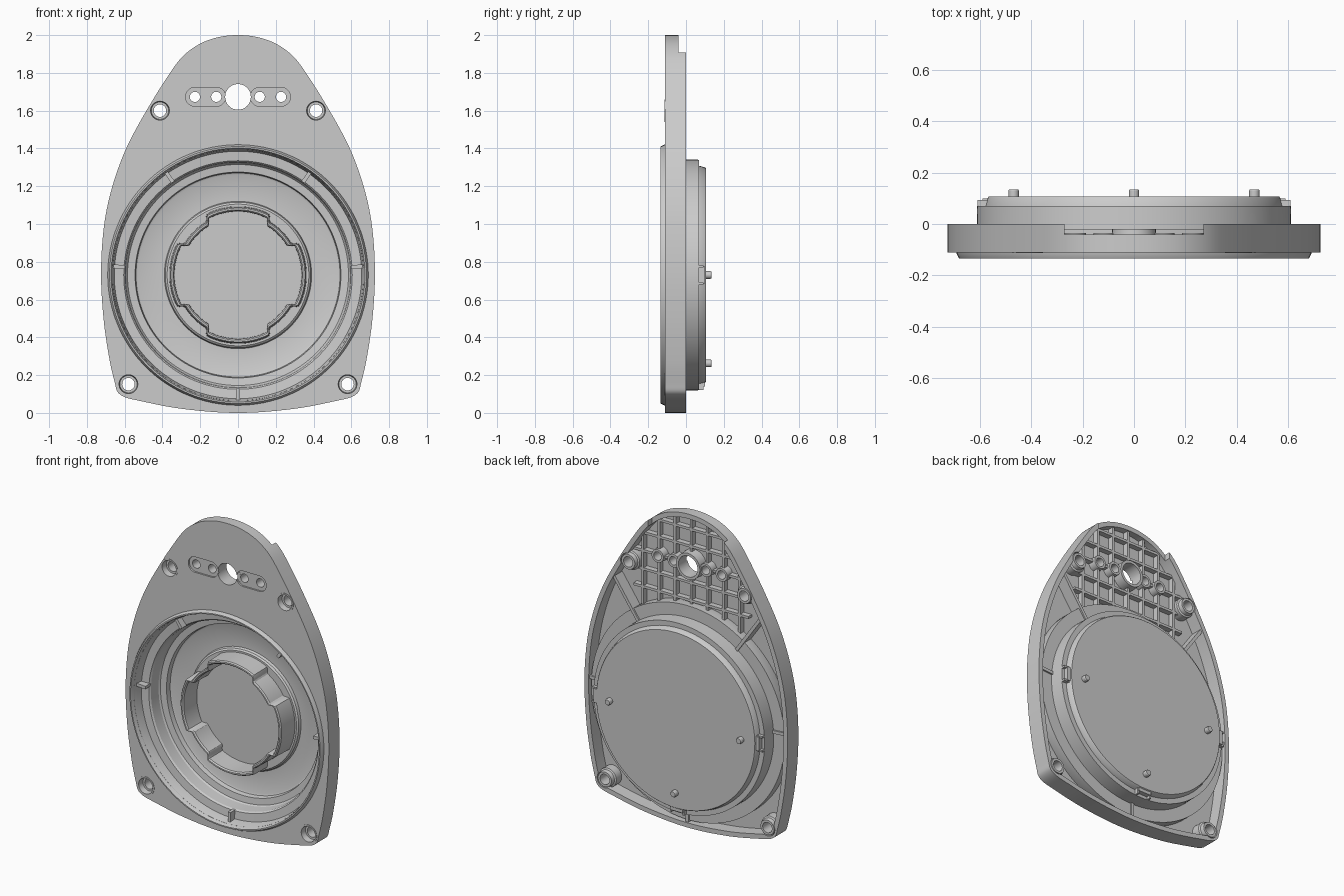
import bpy, bmesh, math
from mathutils import Matrix, Vector

if "Cube" in bpy.data.objects:
    bpy.data.objects.remove(bpy.data.objects["Cube"])

CZ = 0.73  # height of the round cup's centre


def finish(bm, name):
    bmesh.ops.remove_doubles(bm, verts=bm.verts, dist=1e-5)
    bmesh.ops.recalc_face_normals(bm, faces=bm.faces)
    me = bpy.data.meshes.new(name)
    bm.to_mesh(me)
    bm.free()
    ob = bpy.data.objects.new(name, me)
    bpy.context.collection.objects.link(ob)
    return ob


def prism(name, pts, y0, y1):
    """Extrude an (x, z) outline along y."""
    bm = bmesh.new()
    a = [bm.verts.new((x, y0, z)) for x, z in pts]
    b = [bm.verts.new((x, y1, z)) for x, z in pts]
    bm.faces.new(a)
    bm.faces.new(b[::-1])
    for i in range(len(a)):
        j = (i + 1) % len(a)
        bm.faces.new((a[i], a[j], b[j], b[i]))
    return finish(bm, name)


def lathe(name, prof, cx=0, cz=CZ, n=96, closed=False, shrink=lambda t: 0):
    """Spin an (r, y) profile about a y-parallel axis."""
    bm = bmesh.new()
    rings = []
    for i in range(n):
        t = 2 * math.pi * i / n
        rings.append([bm.verts.new((cx + max(r - shrink(t), 0) * math.cos(t), y,
                                    cz + max(r - shrink(t), 0) * math.sin(t))) for r, y in prof])
    m = len(prof)
    for i in range(n):
        p, q = rings[i], rings[(i + 1) % n]
        for k in range(m if closed else m - 1):
            l = (k + 1) % m
            bm.faces.new((p[k], p[l], q[l], q[k]))
    bmesh.ops.dissolve_degenerate(bm, dist=1e-6, edges=bm.edges)
    return finish(bm, name)


def circle(cx, cz, r, n=32):
    return [(cx + r * math.cos(2 * math.pi * i / n), cz + r * math.sin(2 * math.pi * i / n)) for i in range(n)]


def cut(ob, cutters):
    for c in cutters:
        m = ob.modifiers.new("cut", 'BOOLEAN')
        m.operation, m.solver, m.object, m.use_self = 'DIFFERENCE', 'EXACT', c, True
        bpy.context.view_layer.objects.active = ob
        bpy.ops.object.modifier_apply(modifier=m.name)


def add_box(bm, centre, size, angle=0):
    mat = (Matrix.Translation(centre) @ Matrix.Rotation(-angle, 4, 'Y')
           @ Matrix.Diagonal((*size, 1)))
    bmesh.ops.create_cube(bm, size=1, matrix=mat)


# Egg-shaped outline: right half from top to bottom, smoothed and mirrored
half = [(0, 2), (.1, 1.99), (.2, 1.955), (.29, 1.89), (.36, 1.8), (.485, 1.6), (.592, 1.4),
        (.665, 1.2), (.708, 1.0), (.725, .75), (.712, .5), (.68, .28), (.65, .15), (.637, .11),
        (.605, .086), (.55, .07), (.3, .022), (0, 0)]
ctrl = half + [(-x, z) for x, z in half[-2:0:-1]]
outline = []
for i in range(len(ctrl)):
    p0, p1, p2, p3 = (Vector(ctrl[(i + k) % len(ctrl)]) for k in (-1, 0, 1, 2))
    d = (p2 - p1).length
    m1 = (p2 - p0) * d / ((p2 - p1).length + (p1 - p0).length)
    m2 = (p3 - p1) * d / ((p3 - p2).length + (p2 - p1).length)
    for s in range(6):
        t = s / 6
        v = (p1 * (2 * t**3 - 3 * t**2 + 1) + m1 * (t**3 - 2 * t**2 + t)
             + p2 * (3 * t**2 - 2 * t**3) + m2 * (t**3 - t**2))
        outline.append((v.x, v.y))
inner = []
for i, (x, z) in enumerate(outline):
    a, b = Vector(outline[i - 1]), Vector(outline[(i + 1) % len(outline)])
    t = (b - a).normalized()
    inner.append((x + t.y * .03, z - t.x * .03))


def half_width(z):
    for (x0, z0), (x1, z1) in zip(outline, outline[1:]):
        if x0 >= 0 and z0 >= z >= z1:
            return x0 + (x1 - x0) * (z0 - z) / max(z0 - z1, 1e-6)
    return 0


# Cutters for the shell, the cup opening and the hardware holes
HZ = 1.673
screws = [(s * x, z) for x, z in ((.413, 1.6), (.58, .152)) for s in (-1, 1)]
pins = [(s * x, HZ) for x in (.115, .228) for s in (-1, 1)]
pocket = prism("pocket_cutter", inner, -.085, .3)
opening = prism("opening_cutter", circle(0, CZ, .665, 96), -.3, .3)
bm = bmesh.new()
add_box(bm, (0, .11, 2), (.54, .3, .3))
top_gap = finish(bm, "top_gap_cutter")
holes = [prism("hole_cutter", circle(x, z, r), -.3, .3)
         for x, z, r in [(x, z, .054) for x, z in screws] + [(x, z, .027) for x, z in pins] + [(0, HZ, .068)]]
slots = []
for s in (-1, 1):
    pts = [(s * .1715 + (.0565 if math.cos(a) > 0 else -.0565) + .05 * math.cos(a), HZ + .05 * math.sin(a))
           for a in [2 * math.pi * (i + .5) / 32 for i in range(32)]]
    slots.append(prism("slot_cutter", pts, -.3, -.099))

# Shell plate with raised rim wall
plate = prism("shell_plate", outline, -.11, 0)
cut(plate, [pocket, opening, top_gap] + slots + holes)

# Stiffening grid and radial ribs on the back
bm = bmesh.new()
for x in [.115 * k for k in range(-3, 4)]:
    z0 = CZ + math.sqrt(.68**2 - x * x)
    z1 = max(z for z in [1.4 + .005 * k for k in range(120)] if half_width(z) > abs(x) + .015)
    add_box(bm, (x, -.07, (z0 + z1) / 2), (.016, .04, z1 - z0))
for z in (1.44, 1.555, HZ, 1.79, 1.9):
    w = min(half_width(z) - .015, .41)
    add_box(bm, (0, -.07, z), (2 * w, .04, .016))
ribs = finish(bm, "back_grid_ribs")
cut(ribs, holes)
bm = bmesh.new()
for deg, r1 in ((55, .91), (125, .91), (4, .71), (176, .71), (270, .715)):
    a, r = math.radians(deg), (.6 + r1) / 2
    add_box(bm, (r * math.cos(a), -.05, CZ + r * math.sin(a)), (r1 - .6, .08, .02), a)
finish(bm, "radial_ribs")

# Bosses around the screws, pin holes and centre hole
for x, z in screws:
    lathe("screw_boss", [(.06, -.108), (.06, -.113), (.05, -.113), (.046, -.075), (.033, -.075),
                         (.033, 0), (.048, 0), (.052, -.025), (.062, -.03), (.062, -.09)],
          x, z, 32, True)
for x, z in pins:
    lathe("pin_boss", [(.027, -.095), (.027, -.035), (.042, -.035), (.045, -.095)], x, z, 32, True)
lathe("centre_boss", [(.068, -.1), (.068, -.02), (.085, -.02), (.088, -.1)], 0, HZ, 32, True)

# Round stepped cup with its raised front rim and flat back disc
lathe("round_cup", [(0, .06), (.375, .06), (.385, .068), (.39, .085), (.53, .085), (.54, .08), (.545, .05),
                    (.585, .045), (.592, .035), (.597, -.035), (.605, -.045), (.655, -.05), (.668, -.125),
                    (.672, -.135), (.68, -.135), (.69, -.115), (.69, -.02), (.612, -.02), (.61, .07),
                    (.578, .07), (.57, .1), (.565, .106), (0, .106)], n=128)


# Scalloped collar: wide on the four sides, narrow on the diagonals
def scallop(t):
    off = abs((t + math.pi / 4) % (math.pi / 2) - math.pi / 4)
    k = min(max((math.degrees(off) - 27) / 4, 0), 1)
    return .035 * k * k * (3 - 2 * k)


lathe("scalloped_collar", [(.364, .065), (.36, -.07), (.354, -.078), (.345, -.078), (.338, -.07), (.336, .065)],
      n=240, closed=True, shrink=scallop)

# Locating pins and edge tabs on the back disc
bm = bmesh.new()
for deg in (0, 180, 270):
    a = math.radians(deg)
    c, s = math.cos(a), math.sin(a)
    lathe("locating_pin", [(0, .1), (.02, .1), (.02, .13), (.017, .135), (0, .135)], .468 * c, CZ + .468 * s, 24)
    add_box(bm, (.575 * c, .085, CZ + .575 * s), (.03, .03, .09), a)
    for d in (-.045, .045):
        add_box(bm, (.588 * c - d * s, .08, CZ + .588 * s + d * c), (.04, .025, .012), a)
finish(bm, "edge_tabs")

# Remove helpers and shade smooth across shallow angles
for ob in [pocket, opening, top_gap] + slots + holes:
    bpy.data.objects.remove(ob)
for ob in bpy.data.objects:
    ob.select_set(True)
bpy.context.view_layer.objects.active = plate
bpy.ops.object.shade_smooth_by_angle(angle=math.radians(30))
